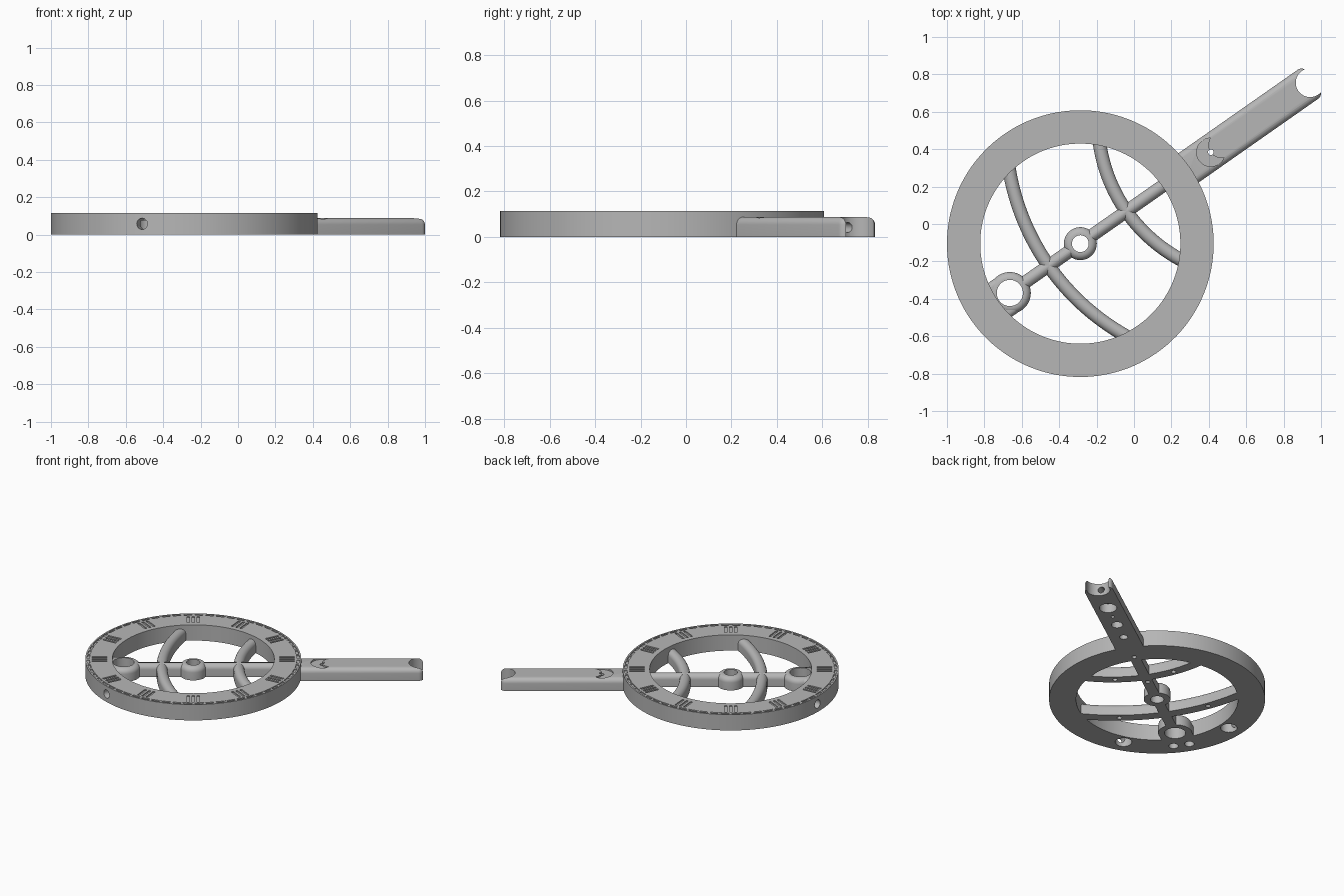
import bpy, bmesh, math
from mathutils import Matrix, Vector

cube = bpy.data.objects.get("Cube")
if cube:
    bpy.data.objects.remove(cube, do_unlink=True)

# Everything is built along +x, then turned to the arm's heading
PLACE = Matrix.Translation((-0.287, -0.105, 0)) @ Matrix.Rotation(math.radians(35), 4, 'Z')
RING_R, RING_IN, RING_H, BAR_H = 0.713, 0.535, 0.115, 0.088

grey = bpy.data.materials.new("plain_grey")
grey.use_nodes = True
grey.diffuse_color = (0.47, 0.47, 0.47, 1)
grey.node_tree.nodes["Principled BSDF"].inputs["Base Color"].default_value = grey.diffuse_color
parts = []


def make(name, bm, keep=True):
    bmesh.ops.recalc_face_normals(bm, faces=bm.faces[:])
    mesh = bpy.data.meshes.new(name)
    bm.to_mesh(mesh)
    bm.free()
    obj = bpy.data.objects.new(name, mesh)
    bpy.context.collection.objects.link(obj)
    if keep:
        mesh.materials.append(grey)
        parts.append(obj)
    return obj


def skin(bm, rings, closed):
    """Join rings of points into a solid; cap the ends unless closed."""
    loops = [[bm.verts.new(p) for p in ring] for ring in rings]
    n = len(loops[0])
    pairs = list(zip(loops, loops[1:])) + ([(loops[-1], loops[0])] if closed else [])
    for a, b in pairs:
        for i in range(n):
            j = (i + 1) % n
            bm.faces.new((a[i], a[j], b[j], b[i]))
    if not closed:
        bm.faces.new(loops[0])
        bm.faces.new(loops[-1])


def lathe(name, profile, centre=0.0, steps=128):
    bm = bmesh.new()
    rings = []
    for k in range(steps):
        a = math.tau * k / steps
        rings.append([(centre + r * math.cos(a), r * math.sin(a), z) for r, z in profile])
    skin(bm, rings, True)
    return make(name, bm)


def round_bar(name, path, half):
    """Flat-bottomed bar with a half-round top, swept along a path."""
    section = [(-half, 0), (half, 0)]
    section += [(half * math.cos(math.pi * i / 12), BAR_H - half + half * math.sin(math.pi * i / 12))
                for i in range(13)]
    bm = bmesh.new()
    rings = []
    for i, p in enumerate(path):
        d = (path[min(i + 1, len(path) - 1)] - path[max(i - 1, 0)]).normalized()
        rings.append([(p.x + d.y * s, p.y - d.x * s, z) for s, z in section])
    skin(bm, rings, False)
    return make(name, bm)


def box(bm, lo, hi, turn=Matrix()):
    lo, hi = Vector(lo), Vector(hi)
    size = Matrix.Diagonal((*(hi - lo), 1))
    return bmesh.ops.create_cube(bm, size=1, matrix=turn @ Matrix.Translation((lo + hi) / 2) @ size)["verts"]


def soft_block(name, lo, hi, radius):
    bm = bmesh.new()
    box(bm, lo, hi)
    edges = [e for e in bm.edges if max(v.co.z for v in e.verts) > 0.01]
    bmesh.ops.bevel(bm, geom=edges, offset=radius, segments=6, profile=0.5, affect='EDGES')
    return make(name, bm)


def drill(bm, u, v, r, z0=-0.05, z1=0.2):
    bmesh.ops.create_cone(bm, cap_ends=True, segments=40, radius1=r, radius2=r, depth=z1 - z0,
                          matrix=Matrix.Translation((u, v, (z0 + z1) / 2)))


def side_drill(bm, angle, r, start, end, z):
    m = Matrix.Rotation(angle, 4, 'Z') @ Matrix.Translation(((start + end) / 2, 0, z))
    bmesh.ops.create_cone(bm, cap_ends=True, segments=32, radius1=r, radius2=r, depth=end - start,
                          matrix=m @ Matrix.Rotation(math.pi / 2, 4, 'Y'))


def cut(obj, bm):
    cutter = make("cutter", bm, keep=False)
    cutter.hide_render = True
    mod = obj.modifiers.new("cut", 'BOOLEAN')
    mod.operation, mod.solver, mod.object = 'DIFFERENCE', 'EXACT', cutter
    mod.use_self = True
    bpy.context.view_layer.objects.active = obj
    bpy.ops.object.modifier_apply(modifier=mod.name)
    bpy.data.objects.remove(cutter, do_unlink=True)


# Dial ring with a shallow track near its rim
floor = RING_H - 0.008
ring = lathe("dial_ring", [(RING_IN, 0), (RING_R, 0), (RING_R, RING_H), (0.702, RING_H), (0.702, floor),
                           (0.685, floor), (0.685, RING_H), (RING_IN, RING_H)])
bm = bmesh.new()
for hour in range(12):
    turn = Matrix.Rotation(math.tau * hour / 12, 4, 'Z')
    for offset in (-0.032, 0, 0.032):
        box(bm, (0.57, offset - 0.008, floor), (0.668, offset + 0.008, 0.2), turn)
cut(ring, bm)

# Minute marks bridging the track
bm = bmesh.new()
for k in range(60):
    box(bm, (0.684, -0.01, floor - 0.01), (0.703, 0.01, RING_H - 0.001), Matrix.Rotation(math.tau * k / 60, 4, 'Z'))
make("minute_marks", bm)

# Sockets under the ring and through its side
bm = bmesh.new()
for s in (-1, 1):
    drill(bm, -0.487, s * 0.36, 0.055, z1=0.075)
    drill(bm, -0.622, s * 0.054, 0.032, z1=0.07)
    side_drill(bm, math.pi + s * math.radians(36.5), 0.03, 0.62, 0.8, 0.058)
drill(bm, 0.58, 0, 0.016, z1=0.06)
cut(ring, bm)

# Straight spine, open where it meets the two bushings
spine = round_bar("spine", [Vector((-0.56, 0)), Vector((0.56, 0))], 0.035)
bm = bmesh.new()
drill(bm, 0, 0, 0.06)
drill(bm, -0.46, 0, 0.08)
for u in (0.24, -0.22):
    drill(bm, u, 0, 0.016, z1=0.05)
cut(spine, bm)

# Bushings with rounded shoulders
for name, u, hole, outer in (("centre_bushing", 0, 0.045, 0.088), ("end_bushing", -0.46, 0.07, 0.112)):
    soft = 0.036
    arc = [(outer - soft + soft * math.cos(a), 0.092 - soft + soft * math.sin(a))
           for a in (math.pi / 2 * i / 6 for i in range(7))]
    lathe(name, [(hole, 0), (outer, 0)] + arc + [(hole, 0.092)], u, 64)

# Bracket tying the end bushing to the ring
bracket = soft_block("end_bracket", (-0.57, -0.11, 0), (-0.46, 0.11, BAR_H), 0.03)
bm = bmesh.new()
drill(bm, -0.46, 0, 0.085)
cut(bracket, bm)

# Curved cross bars: crossing point, arc radius, half span, peg hole offset
for name, u, radius, span, peg in (("long_cross_bar", -0.207, 1.26, 0.55, 0.303),
                                   ("short_cross_bar", 0.301, 0.84, 0.395, 0.2)):
    def bow(v):
        return Vector((u + radius - math.sqrt(radius ** 2 - v ** 2), v))
    bar = round_bar(name, [bow(span * (i / 16 - 1)) for i in range(33)], 0.036)
    bm = bmesh.new()
    for s in (-1, 1):
        p = bow(s * peg)
        drill(bm, p.x, p.y, 0.016, z1=0.05)
    cut(bar, bm)

# Long arm with forked tip and underside sockets
arm = soft_block("arm", (0.6, -0.095, 0), (1.52, 0.095, BAR_H), 0.034)
bm = bmesh.new()
drill(bm, 1.5, 0, 0.077)
drill(bm, 1.25, 0, 0.058, z1=0.065)
drill(bm, 1.02, 0, 0.038, z1=0.06)
drill(bm, 0.852, 0, 0.027, z1=0.05)
drill(bm, 1.13, 0, 0.012, z1=0.04)
side_drill(bm, 0, 0.022, 1.36, 1.46, 0.042)
cut(arm, bm)

# Crescent recess with a pin hole through it
bm = bmesh.new()
drill(bm, 0.852, 0, 0.076, z0=BAR_H - 0.012)
crescent = make("crescent", bm, keep=False)
bm = bmesh.new()
drill(bm, 0.918, 0, 0.068)
cut(crescent, bm)
bm = bmesh.new()
bm.from_mesh(crescent.data)
bpy.data.objects.remove(crescent, do_unlink=True)
cut(arm, bm)
bm = bmesh.new()
drill(bm, 0.852, 0, 0.015)
cut(arm, bm)

# Place and shade
bpy.ops.object.select_all(action='DESELECT')
for obj in parts:
    obj.matrix_world = PLACE
    obj.select_set(True)
bpy.context.view_layer.objects.active = parts[0]
bpy.ops.object.shade_smooth_by_angle(angle=math.radians(32))
